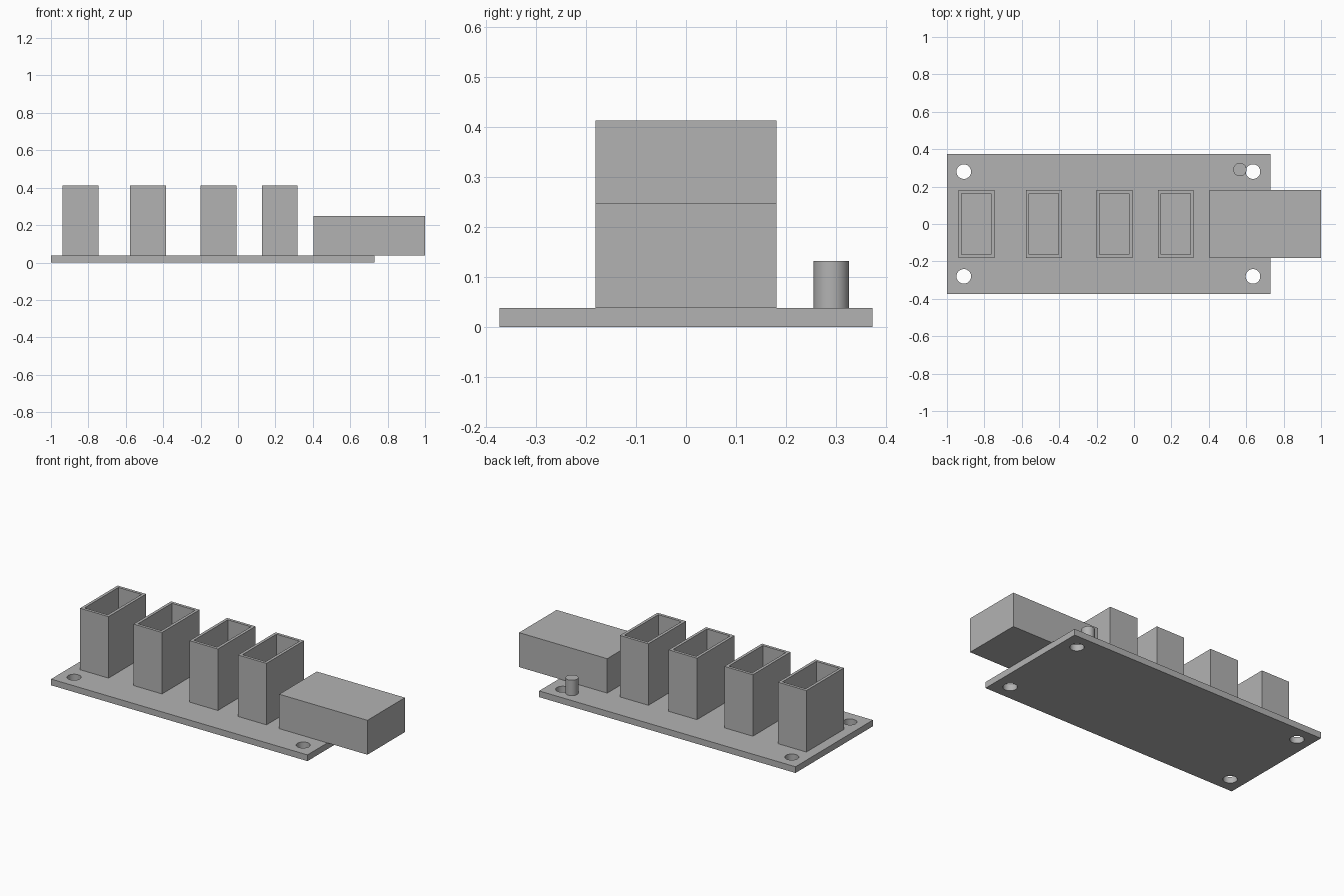
import bpy
import bmesh

cube = bpy.data.objects.get("Cube")
if cube:
    bpy.data.objects.remove(cube, do_unlink=True)

grey = bpy.data.materials.new("plain grey")
grey.use_nodes = True
COLOUR = (0.45, 0.45, 0.45, 1)
grey.diffuse_color = COLOUR
grey.node_tree.nodes["Principled BSDF"].inputs["Base Color"].default_value = COLOUR

BOARD_TOP = 0.038


def box(name, x0, x1, half_y, z0, z1):
    bpy.ops.mesh.primitive_cube_add(size=1, location=((x0 + x1) / 2, 0, (z0 + z1) / 2))
    ob = bpy.context.object
    ob.name = name
    ob.scale = (x1 - x0, 2 * half_y, z1 - z0)
    bpy.ops.object.transform_apply(location=False, rotation=False, scale=True)
    ob.data.materials.append(grey)
    return ob


def cylinder(name, x, y, radius, z0, z1):
    bpy.ops.mesh.primitive_cylinder_add(vertices=48, radius=radius, depth=z1 - z0,
                                        location=(x, y, (z0 + z1) / 2))
    ob = bpy.context.object
    ob.name = name
    ob.data.materials.append(grey)
    return ob


def hollow_top(ob, wall, depth):
    """Inset the top face and sink it to make an open pocket."""
    bm = bmesh.new()
    bm.from_mesh(ob.data)
    top = max(bm.faces, key=lambda f: f.calc_center_median().z)
    bmesh.ops.inset_region(bm, faces=[top], thickness=wall)
    sunk = bmesh.ops.extrude_discrete_faces(bm, faces=[top])["faces"][0]
    bmesh.ops.translate(bm, verts=sunk.verts, vec=(0, 0, -depth))
    bm.to_mesh(ob.data)
    bm.free()


def smooth(ob):
    bpy.ops.object.select_all(action="DESELECT")
    ob.select_set(True)
    bpy.context.view_layer.objects.active = ob
    bpy.ops.object.shade_smooth_by_angle()


# Circuit board with four mounting holes
board = box("circuit_board", -1, 0.73, 0.373, 0, BOARD_TOP)
for x in (-0.91, 0.636):
    for y in (-0.28, 0.28):
        cutter = cylinder("hole_cutter", x, y, 0.039, -0.05, 0.1)
        bpy.context.view_layer.objects.active = board
        cut = board.modifiers.new("mounting_hole", "BOOLEAN")
        cut.operation = "DIFFERENCE"
        cut.solver = "EXACT"
        cut.object = cutter
        bpy.ops.object.modifier_apply(modifier=cut.name)
        bpy.data.objects.remove(cutter, do_unlink=True)
smooth(board)

# Row of upright open sockets
for i, x in enumerate((-0.843, -0.482, -0.105, 0.223)):
    socket = box(f"socket_{i + 1}", x - 0.096, x + 0.096, 0.181, BOARD_TOP, 0.413)
    hollow_top(socket, 0.025, 0.335)

# Plug block overhanging the end of the board
box("plug_block", 0.405, 1, 0.181, BOARD_TOP, 0.248)

# Small indicator post
smooth(cylinder("indicator_post", 0.566, 0.291, 0.0355, BOARD_TOP, 0.132))
